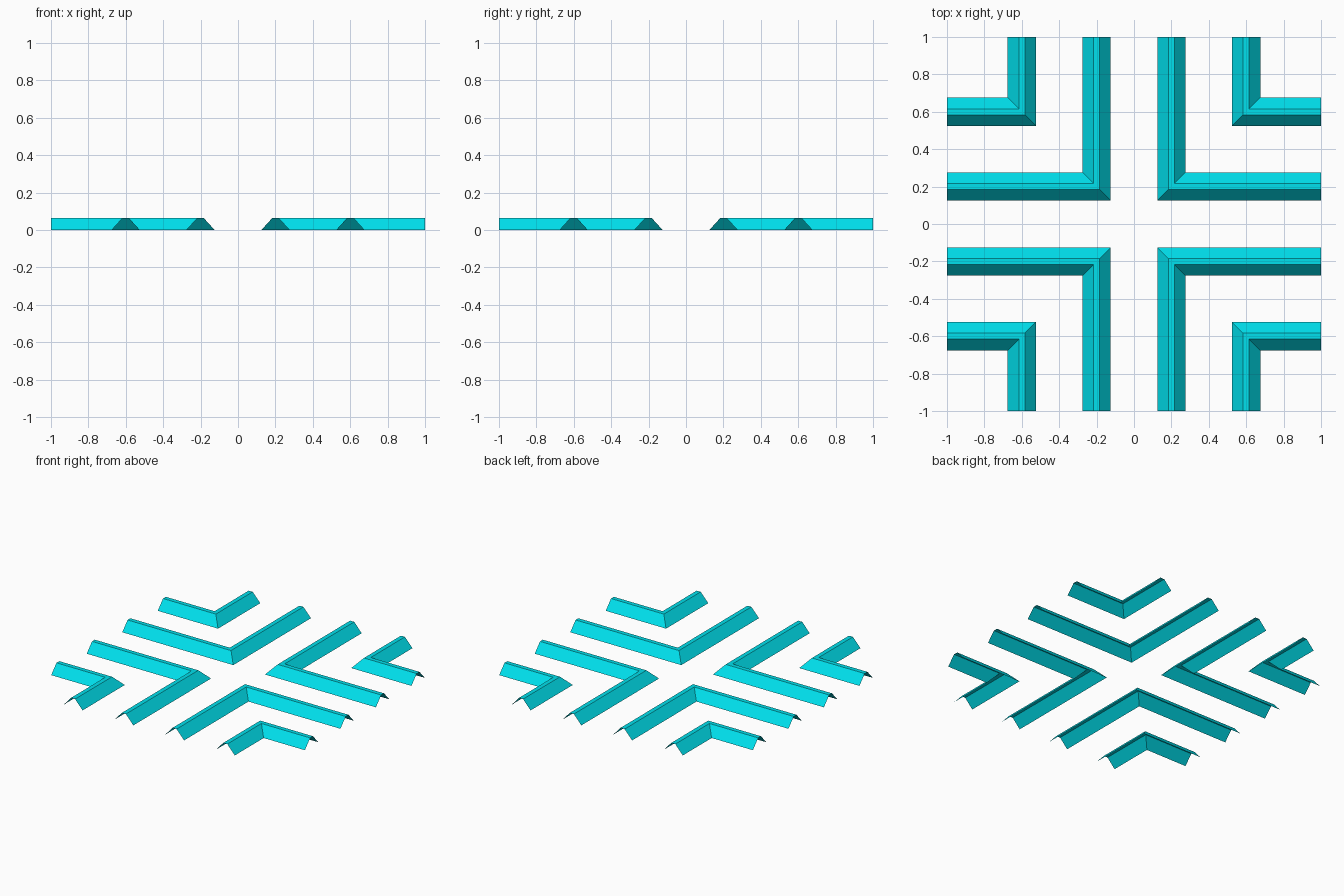
import bpy, bmesh

if "Cube" in bpy.data.objects:
    bpy.data.objects.remove(bpy.data.objects["Cube"])

mat = bpy.data.materials.new("cyan")
mat.diffuse_color = (0.0, 0.75, 0.85, 1)
mat.use_nodes = True
mat.node_tree.nodes["Principled BSDF"].inputs["Base Color"].default_value = mat.diffuse_color

# Open trapezoid channel section: (offset from centre line, height)
PROFILE = [(-0.075, 0.0), (-0.016, 0.065), (0.016, 0.065), (0.075, 0.0)]


def corner_strip(name, c):
    """Mitred L-shaped open channel in one quadrant, mirrored to all four."""
    bm = bmesh.new()
    rows = [[bm.verts.new(p) for p in ((1, c + d, z), (c + d, c + d, z), (c + d, 1, z))]
            for d, z in PROFILE]
    for a, b in zip(rows, rows[1:]):
        for i in range(2):
            bm.faces.new((a[i], a[i + 1], b[i + 1], b[i]))
    bm.normal_update()
    for f in bm.faces:
        if f.normal.z < 0:
            f.normal_flip()
    mesh = bpy.data.meshes.new(name)
    bm.to_mesh(mesh)
    bm.free()
    mesh.materials.append(mat)
    obj = bpy.data.objects.new(name, mesh)
    bpy.context.collection.objects.link(obj)
    mod = obj.modifiers.new("four_corners", 'MIRROR')
    mod.use_axis = (True, True, False)
    mod.use_mirror_merge = False


# Long strips around the crossing, short strips at the outer corners
corner_strip("inner_strips", 0.2)
corner_strip("outer_strips", 0.6)
